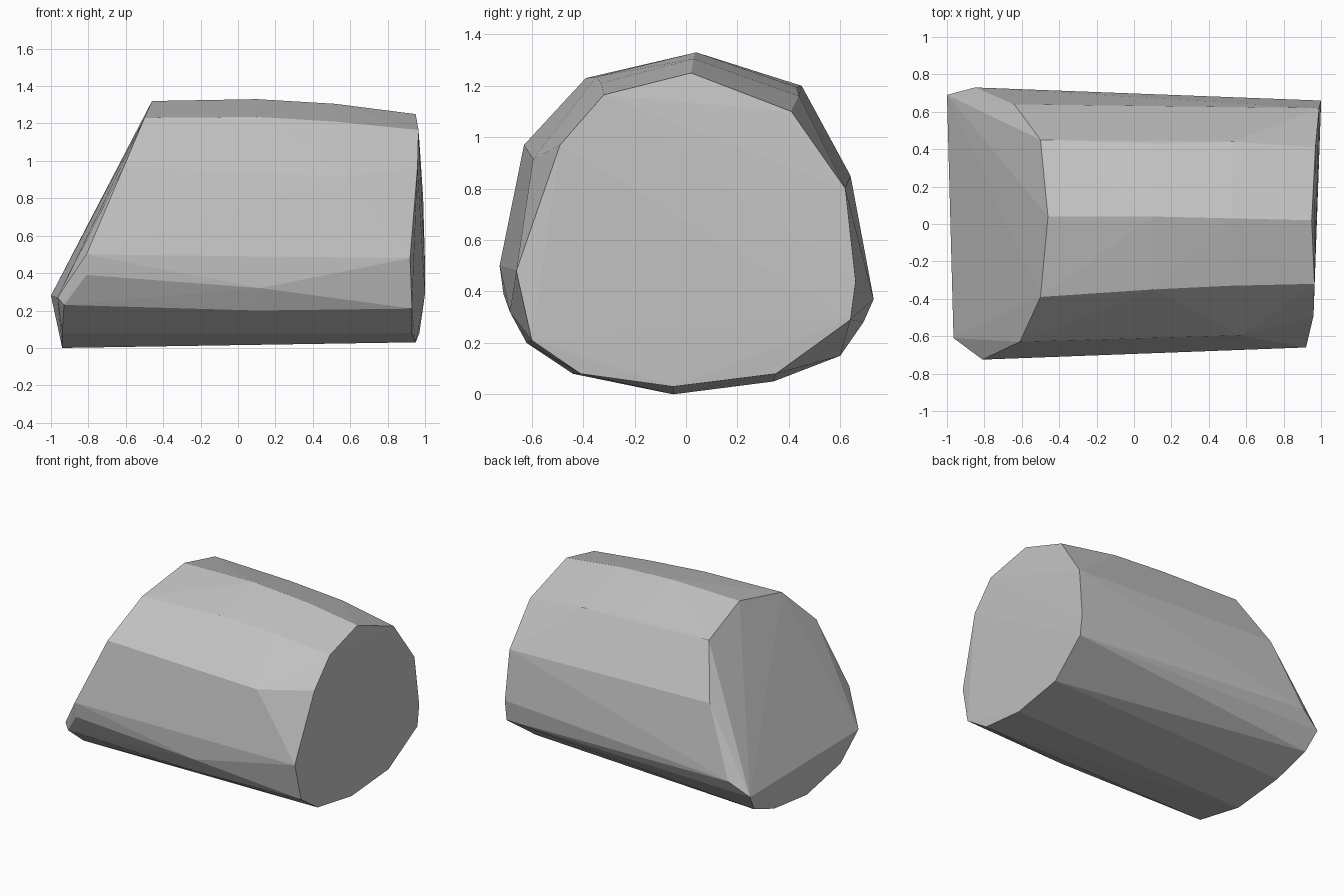
import bpy, bmesh

# Outline of the slanted left end, from the top ridge round the back (x, y, z)
slanted_end = [
    (-0.46, 0.04, 1.32), (-0.50, 0.45, 1.20), (-0.64, 0.64, 0.85),
    (-0.85, 0.73, 0.37), (-1.00, 0.69, 0.28), (-0.97, 0.60, 0.15),
    (-0.95, 0.34, 0.05), (-0.94, -0.05, 0.00), (-0.94, -0.44, 0.08),
    (-0.93, -0.63, 0.23), (-0.965, -0.61, 0.27), (-0.81, -0.71, 0.39),
    (-0.81, -0.725, 0.50), (-0.61, -0.63, 0.97), (-0.50, -0.39, 1.23),
]
# Outline of the nearly square right end
square_end = [
    (0.95, 0.02, 1.25), (0.97, 0.41, 1.10), (0.99, 0.62, 0.80),
    (1.00, 0.66, 0.44), (1.00, 0.64, 0.29), (0.97, 0.35, 0.08),
    (0.95, -0.05, 0.03), (0.93, -0.41, 0.08), (0.93, -0.60, 0.21),
    (0.92, -0.66, 0.48), (0.96, -0.49, 0.97), (0.965, -0.32, 1.165),
]
# Gentle swelling along the long ridges
ridges = [
    (0.10, 0.04, 1.33), (0.52, 0.03, 1.305),
    (0.12, 0.43, 1.195), (0.53, 0.44, 1.16),
    (0.10, -0.35, 1.235), (0.52, -0.33, 1.21),
    (0.57, -0.595, 0.915), (0.12, -0.685, 0.32), (0.10, -0.62, 0.20),
]

# Faceted stone block wrapped tightly round the outlines
bm = bmesh.new()
for p in slanted_end + square_end + ridges:
    bm.verts.new(p)
hull = bmesh.ops.convex_hull(bm, input=bm.verts[:])
spare = {e for e in hull["geom_interior"] + hull["geom_unused"]
         if isinstance(e, bmesh.types.BMVert)}
bmesh.ops.delete(bm, geom=list(spare), context='VERTS')
bmesh.ops.recalc_face_normals(bm, faces=bm.faces[:])

mesh = bpy.data.meshes.new("stone_block")
bm.to_mesh(mesh)
bm.free()
block = bpy.data.objects.new("stone_block", mesh)
bpy.context.collection.objects.link(block)

# Plain grey stone
stone = bpy.data.materials.new("stone_grey")
stone.diffuse_color = (0.55, 0.55, 0.55, 1.0)
mesh.materials.append(stone)
